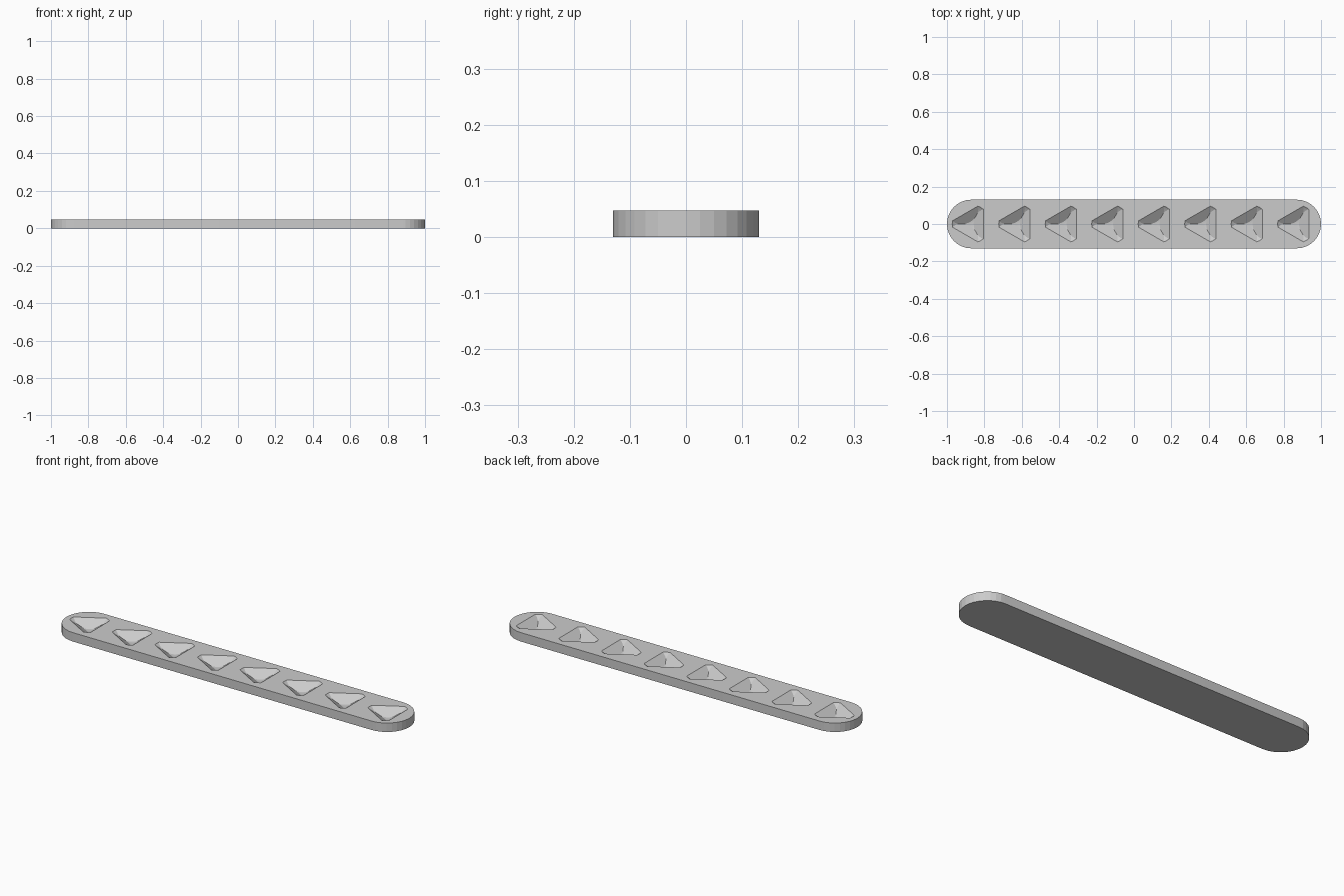
import bpy, bmesh
from math import sin, cos, pi, radians
from mathutils import Vector

if "Cube" in bpy.data.objects:
    bpy.data.objects.remove(bpy.data.objects["Cube"])

TOP, R_END, X_END = 0.047, 0.13, 0.87
POCKETS = 8
RIM, DEPTH, INRADIUS, SLOPE = 0.102, 0.037, 0.065, 0.70


def make_object(name, bm):
    bmesh.ops.recalc_face_normals(bm, faces=bm.faces)
    mesh = bpy.data.meshes.new(name)
    bm.to_mesh(mesh)
    bm.free()
    obj = bpy.data.objects.new(name, mesh)
    bpy.context.collection.objects.link(obj)
    return obj


# Bar: stadium outline pulled up to its thickness
bm = bmesh.new()
outline = []
for side, start in ((1, -pi / 2), (-1, pi / 2)):
    for i in range(17):
        a = start + pi * i / 16
        outline.append(bm.verts.new((side * X_END + R_END * cos(a), R_END * sin(a), 0)))
base = bm.faces.new(outline)
ext = bmesh.ops.extrude_face_region(bm, geom=[base])
bmesh.ops.translate(bm, vec=(0, 0, TOP),
                    verts=[v for v in ext["geom"] if isinstance(v, bmesh.types.BMVert)])
bar = make_object("bar", bm)


# Pocket cutter: shallow ball trimmed by three sloping planes
def pocket_bmesh(x):
    radius = (RIM ** 2 + DEPTH ** 2) / (2 * DEPTH)
    pb = bmesh.new()
    bmesh.ops.create_uvsphere(pb, u_segments=48, v_segments=48, radius=radius)
    bmesh.ops.translate(pb, vec=(0, 0, TOP + radius - DEPTH), verts=pb.verts)
    planes = [(Vector((0, 0, TOP + 0.01)), Vector((0, 0, 1)))]
    for deg in (0, 120, 240):
        d = Vector((cos(radians(deg)), sin(radians(deg)), 0))
        planes.append((d * INRADIUS + Vector((0, 0, TOP)), d * SLOPE - Vector((0, 0, 1))))
    for point, normal in planes:
        normal.normalize()
        bmesh.ops.bisect_plane(pb, geom=pb.verts[:] + pb.edges[:] + pb.faces[:],
                               plane_co=point, plane_no=normal, clear_outer=True)
        rim = [e for e in pb.edges if e.is_boundary]
        bmesh.ops.holes_fill(pb, edges=rim, sides=0)
    bmesh.ops.remove_doubles(pb, verts=pb.verts, dist=1e-5)
    bmesh.ops.translate(pb, vec=(x, 0, 0), verts=pb.verts)
    bmesh.ops.recalc_face_normals(pb, faces=pb.faces)
    return pb


# Row of pockets cut into the top
cut = bmesh.new()
for i in range(POCKETS):
    one = pocket_bmesh(-X_END + 2 * X_END * i / (POCKETS - 1))
    tmp = bpy.data.meshes.new("pocket")
    one.to_mesh(tmp)
    one.free()
    cut.from_mesh(tmp)
    bpy.data.meshes.remove(tmp)
cutter = make_object("pocket_cutter", cut)
cutter.hide_render = True

mod = bar.modifiers.new("pockets", "BOOLEAN")
mod.operation = "DIFFERENCE"
mod.solver = "EXACT"
mod.object = cutter
bpy.context.view_layer.objects.active = bar
bar.select_set(True)
cutter.select_set(False)
bpy.ops.object.modifier_apply(modifier=mod.name)
bpy.data.objects.remove(cutter)
bpy.ops.object.shade_smooth_by_angle(angle=radians(10))
